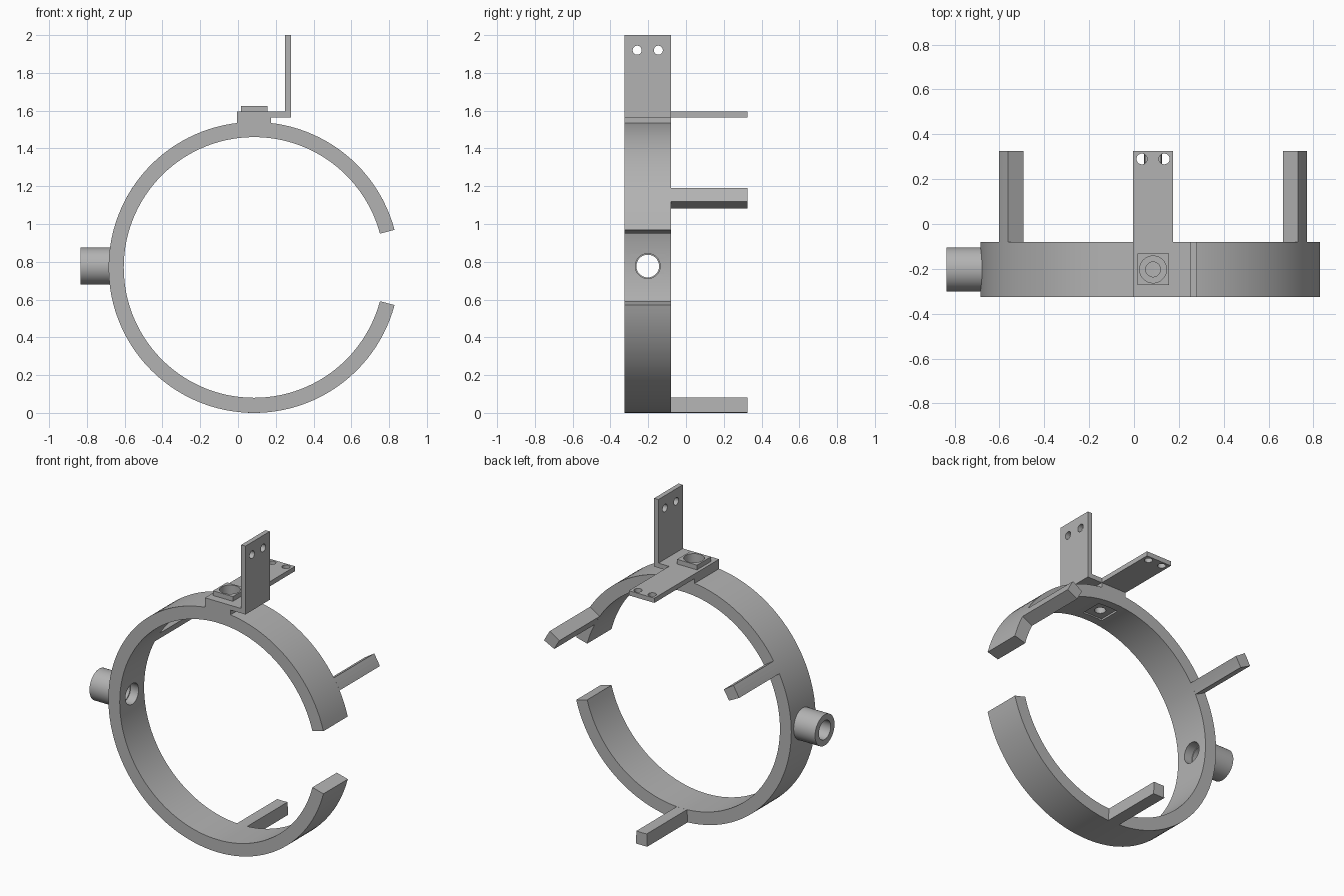
import bpy, bmesh, math
from mathutils import Matrix, Vector

cube = bpy.data.objects.get("Cube")
if cube:
    bpy.data.objects.remove(cube, do_unlink=True)

grey = bpy.data.materials.new("plain grey")
grey.use_nodes = True
grey.diffuse_color = (0.45, 0.45, 0.45, 1)
grey.node_tree.nodes["Principled BSDF"].inputs["Base Color"].default_value = grey.diffuse_color

CX, CZ = 0.085, 0.77            # ring centre
R_OUT, R_IN = 0.77, 0.69
FRONT, BACK, TIP = -0.325, -0.08, 0.325
MID = (FRONT + BACK) / 2


def finish(bm, name):
    bmesh.ops.recalc_face_normals(bm, faces=bm.faces)
    mesh = bpy.data.meshes.new(name)
    bm.to_mesh(mesh)
    bm.free()
    obj = bpy.data.objects.new(name, mesh)
    bpy.context.collection.objects.link(obj)
    mesh.materials.append(grey)
    return obj


def box(name, x, y, z):
    bm = bmesh.new()
    bmesh.ops.create_cube(bm, size=1)
    for v in bm.verts:
        v.co = [a + (b - a) * (c + 0.5) for (a, b), c in zip((x, y, z), v.co)]
    return finish(bm, name)


def cylinder(name, start, end, radius, segments=48):
    bm = bmesh.new()
    start, end = Vector(start), Vector(end)
    axis = end - start
    turn = axis.to_track_quat('Z', 'Y').to_matrix().to_4x4()
    bmesh.ops.create_cone(bm, cap_ends=True, segments=segments, radius1=radius, radius2=radius,
                          depth=axis.length, matrix=Matrix.Translation((start + end) / 2) @ turn)
    return finish(bm, name)


def arc(name, a0, a1, y0, y1, steps):
    """Curved bar of rectangular section following the ring."""
    bm = bmesh.new()
    rows = []
    for i in range(steps + 1):
        a = math.radians(a0 + (a1 - a0) * i / steps)
        rows.append([bm.verts.new((CX + r * math.cos(a), y, CZ + r * math.sin(a)))
                     for r, y in ((R_OUT, y0), (R_OUT, y1), (R_IN, y1), (R_IN, y0))])
    for p, q in zip(rows, rows[1:]):
        for k in range(4):
            bm.faces.new((p[k], p[k - 1], q[k - 1], q[k]))
    bm.faces.new(rows[0])
    bm.faces.new(rows[-1])
    return finish(bm, name)


def combine(obj, others, operation):
    bpy.context.view_layer.objects.active = obj
    for other in others:
        mod = obj.modifiers.new("combine", 'BOOLEAN')
        mod.operation, mod.object, mod.solver = operation, other, 'EXACT'
        bpy.ops.object.modifier_apply(modifier=mod.name)
    for other in others:
        bpy.data.objects.remove(other, do_unlink=True)


# Open ring with the socket opening and a flat square seat under the mount
ring = arc("ring", 15, 345, FRONT, BACK, 110)
combine(ring, [
    cylinder("cutter", (-0.75, MID, 0.777), (-0.5, MID, 0.777), 0.066),
    cylinder("cutter", (CX, MID, 1.4), (CX, MID, 1.6), 0.033),
    box("cutter", (CX - 0.07, CX + 0.07), (MID - 0.07, MID + 0.07), (1.4, 1.468)),
], 'DIFFERENCE')

# Three prongs reaching back
for label, angle in (("left", 30), ("right", 150), ("bottom", 270)):
    arc(label + "_prong", angle - 3, angle + 3, BACK, TIP, 4)

# Side tube
tube = cylinder("side_tube", (-0.835, MID, 0.777), (-0.66, MID, 0.777), 0.098, 64)
combine(tube, [cylinder("cutter", (-0.9, MID, 0.777), (-0.6, MID, 0.777), 0.06)], 'DIFFERENCE')

# Top mount: block, rear tab, side shelf, upright plate and square boss
mount = box("top_mount", (-0.005, 0.175), (FRONT, BACK), (1.51, 1.595))
combine(mount, [
    box("tab", (-0.005, 0.175), (MID, TIP), (1.565, 1.595)),
    box("shelf", (0.1, 0.28), (FRONT, BACK), (1.565, 1.595)),
    box("upright", (0.25, 0.28), (FRONT, BACK), (1.565, 2.0)),
    box("boss", (CX - 0.07, CX + 0.07), (MID - 0.07, MID + 0.07), (1.55, 1.625)),
], 'UNION')
holes = [cylinder("cutter", (CX, MID, 1.54), (CX, MID, 1.7), 0.06),
         cylinder("cutter", (CX, MID, 1.4), (CX, MID, 1.6), 0.033)]
for side in (-0.05, 0.05):
    holes.append(cylinder("cutter", (CX + side, 0.29, 1.5), (CX + side, 0.29, 1.65), 0.024, 32))
    holes.append(cylinder("cutter", (0.2, MID + side * 1.12, 1.92),
                          (0.35, MID + side * 1.12, 1.92), 0.024, 32))
combine(mount, holes, 'DIFFERENCE')

# Smooth curves, sharp edges
bpy.ops.object.select_all(action='DESELECT')
for obj in (ring, tube, mount):
    obj.select_set(True)
    bpy.context.view_layer.objects.active = obj
    bpy.ops.object.shade_smooth_by_angle(angle=math.radians(30))
    obj.select_set(False)
